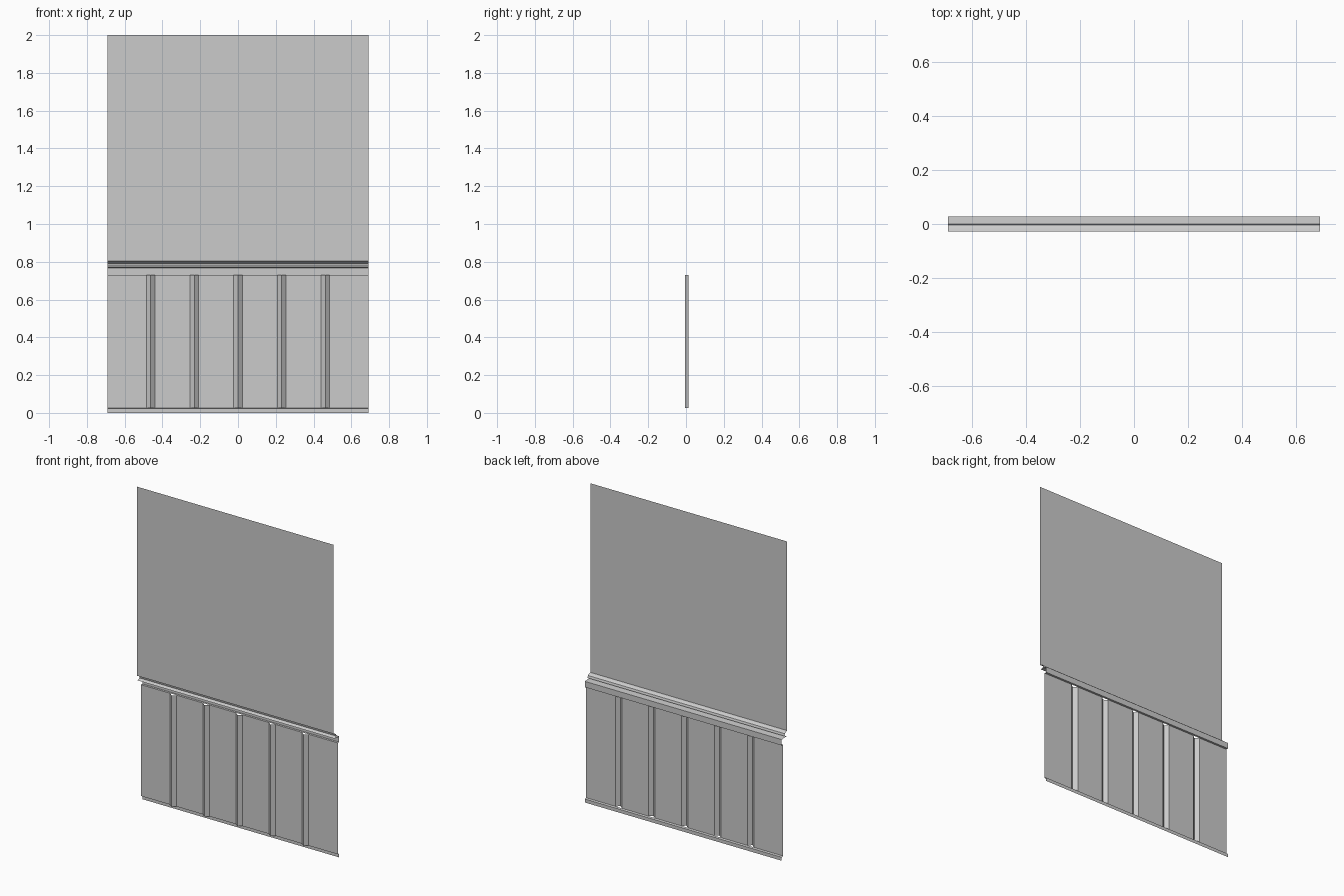
import bpy

if "Cube" in bpy.data.objects:
    bpy.data.objects.remove(bpy.data.objects["Cube"])

HALF = 0.69          # half width of the wall
Y_WALL = -0.0275     # plaster plane
Y_PANEL = 0.014      # wainscot plane
Y_TRIM = 0.0275      # face of rail and baseboard
Y_GROOVE = -0.005    # bottom of the V grooves
Z_RAIL, Z_BASE = 0.73, 0.025


def sheet(name, start, end):
    """Open sheet of flat strips between two matching polylines."""
    n = len(start)
    faces = [(i, i + 1, n + i + 1, n + i) for i in range(n - 1)]
    mesh = bpy.data.meshes.new(name)
    mesh.from_pydata(start + end, [], faces)
    mesh.update()
    obj = bpy.data.objects.new(name, mesh)
    bpy.context.collection.objects.link(obj)
    return obj


def run_along_x(name, profile):
    """Extrude a (y, z) profile across the full wall width."""
    return sheet(name, [(-HALF, y, z) for y, z in profile],
                 [(HALF, y, z) for y, z in profile])


# Flat upper wall
run_along_x("upper_wall", [(Y_WALL, 2.0), (Y_WALL, 0.803)])

# Chair rail: sloped nosing, undercut and flat apron
run_along_x("chair_rail", [
    (Y_WALL, 0.803), (-0.017, 0.800), (-0.004, 0.792), (0.0, 0.778),
    (-0.020, 0.770), (Y_TRIM, 0.767), (Y_TRIM, Z_RAIL), (Y_PANEL, Z_RAIL)])

# Wainscot boards with five V grooves
outline = [(-HALF, Y_PANEL)]
for i in range(-2, 3):
    x = i * 0.231
    outline += [(x - 0.023, Y_PANEL), (x, Y_GROOVE), (x + 0.023, Y_PANEL)]
outline.append((HALF, Y_PANEL))
sheet("wainscot_boards", [(x, y, Z_RAIL) for x, y in outline],
      [(x, y, Z_BASE) for x, y in outline])

# Low base trim
run_along_x("base_trim", [(Y_PANEL, Z_BASE), (Y_TRIM, Z_BASE - 0.003), (Y_TRIM, 0.0)])
